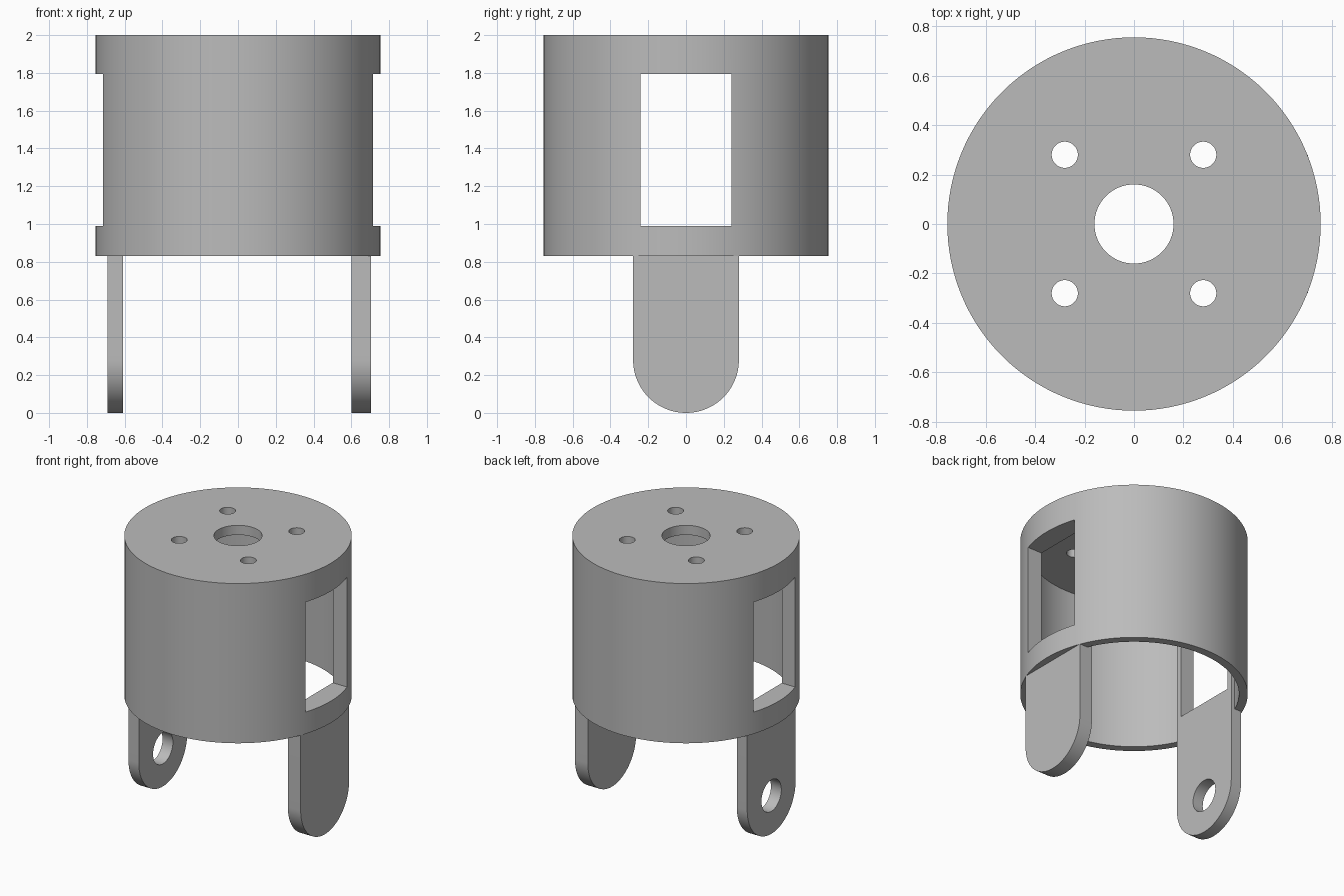
import bpy, bmesh, math
from mathutils import Matrix

cube = bpy.data.objects.get("Cube")
if cube:
    bpy.data.objects.remove(cube, do_unlink=True)

grey = bpy.data.materials.new("plain_grey")
grey.use_nodes = True
colour = (0.5, 0.5, 0.5, 1)
grey.diffuse_color = colour
grey.node_tree.nodes["Principled BSDF"].inputs["Base Color"].default_value = colour


def make(name, bm):
    bmesh.ops.recalc_face_normals(bm, faces=bm.faces)
    mesh = bpy.data.meshes.new(name)
    bm.to_mesh(mesh)
    bm.free()
    mesh.materials.append(grey)
    obj = bpy.data.objects.new(name, mesh)
    bpy.context.collection.objects.link(obj)
    return obj


def cylinder(name, radius, start, end, axis="Z", a=0, b=0, sides=48):
    """Cylinder from start to end; a, b are x, y on Z or y, z on X."""
    bm = bmesh.new()
    bmesh.ops.create_cone(bm, cap_ends=True, segments=sides, radius1=radius,
                          radius2=radius, depth=end - start)
    mid = (start + end) / 2
    if axis == "Z":
        move = Matrix.Translation((a, b, mid))
    else:
        move = Matrix.Translation((mid, a, b)) @ Matrix.Rotation(math.pi / 2, 4, "Y")
    bm.transform(move)
    return make(name, bm)


def box(name, x, y, z):
    bm = bmesh.new()
    bmesh.ops.create_cube(bm, size=1)
    for v in bm.verts:
        v.co = [lo + (c + 0.5) * (hi - lo) for c, (lo, hi) in zip(v.co, (x, y, z))]
    return make(name, bm)


def combine(target, tool, operation="DIFFERENCE"):
    """Apply one boolean and remove the tool."""
    mod = target.modifiers.new("cut", "BOOLEAN")
    mod.operation, mod.object, mod.solver = operation, tool, "EXACT"
    graph = bpy.context.evaluated_depsgraph_get()
    graph.update()
    mesh = bpy.data.meshes.new_from_object(target.evaluated_get(graph))
    target.modifiers.clear()
    target.data = mesh
    bpy.data.objects.remove(tool, do_unlink=True)


BASE, TOP, HALF = 0.83, 2.0, 0.28

# Round housing: open below, thin lid on top
housing = cylinder("housing", 0.755, BASE, TOP, sides=128)
combine(housing, cylinder("cavity", 0.697, BASE - 0.2, 1.93, sides=128))

# Flat pads on the inner wall, above the legs
for x in ((0.60, 0.699), (-0.699, -0.608)):
    combine(housing, box("pad", x, (-HALF, HALF), (BASE, 1.96)), "UNION")

# Side windows, centre hole and four screw holes
combine(housing, box("window", (-1, 1), (-0.24, 0.24), (0.99, 1.795)))
combine(housing, cylinder("centre_hole", 0.16, 1.8, 2.1, sides=64))
for sx in (-1, 1):
    for sy in (-1, 1):
        combine(housing, cylinder("screw_hole", 0.053, 1.8, 2.1, a=0.28 * sx, b=0.28 * sy))


def leg(name, inner, outer):
    """Plate with a half-round lower end."""
    bm = bmesh.new()
    steps = 48
    arc = [math.pi * (1 + i / steps) for i in range(steps + 1)]
    pts = [(HALF * math.cos(t), HALF + HALF * math.sin(t)) for t in arc]
    pts += [(HALF, BASE), (-HALF, BASE)]
    face = bm.faces.new([bm.verts.new((inner, y, z)) for y, z in pts])
    grown = bmesh.ops.extrude_face_region(bm, geom=[face])["geom"]
    moved = [v for v in grown if isinstance(v, bmesh.types.BMVert)]
    bmesh.ops.translate(bm, verts=moved, vec=(outer - inner, 0, 0))
    return make(name, bm)


# Left leg: centre hole and four counterbored holes
left_leg = leg("left_leg", 0.60, 0.704)
combine(left_leg, cylinder("axle_hole", 0.08, 0.5, 0.8, "X", 0, HALF))
for sy in (-1, 1):
    for sz in (-1, 1):
        y, z = 0.132 * sy, HALF + 0.132 * sz
        combine(left_leg, cylinder("bolt_hole", 0.046, 0.5, 0.8, "X", y, z))
        combine(left_leg, cylinder("counterbore", 0.081, 0.652, 0.8, "X", y, z))

# Right leg: one larger pivot hole
right_leg = leg("right_leg", -0.608, -0.692)
combine(right_leg, cylinder("pivot_hole", 0.115, -0.8, -0.5, "X", 0, HALF))

# Smooth curved walls, sharp rims
for obj in (housing, left_leg, right_leg):
    bpy.ops.object.select_all(action="DESELECT")
    obj.select_set(True)
    bpy.context.view_layer.objects.active = obj
    bpy.ops.object.shade_smooth_by_angle(angle=math.radians(30))
